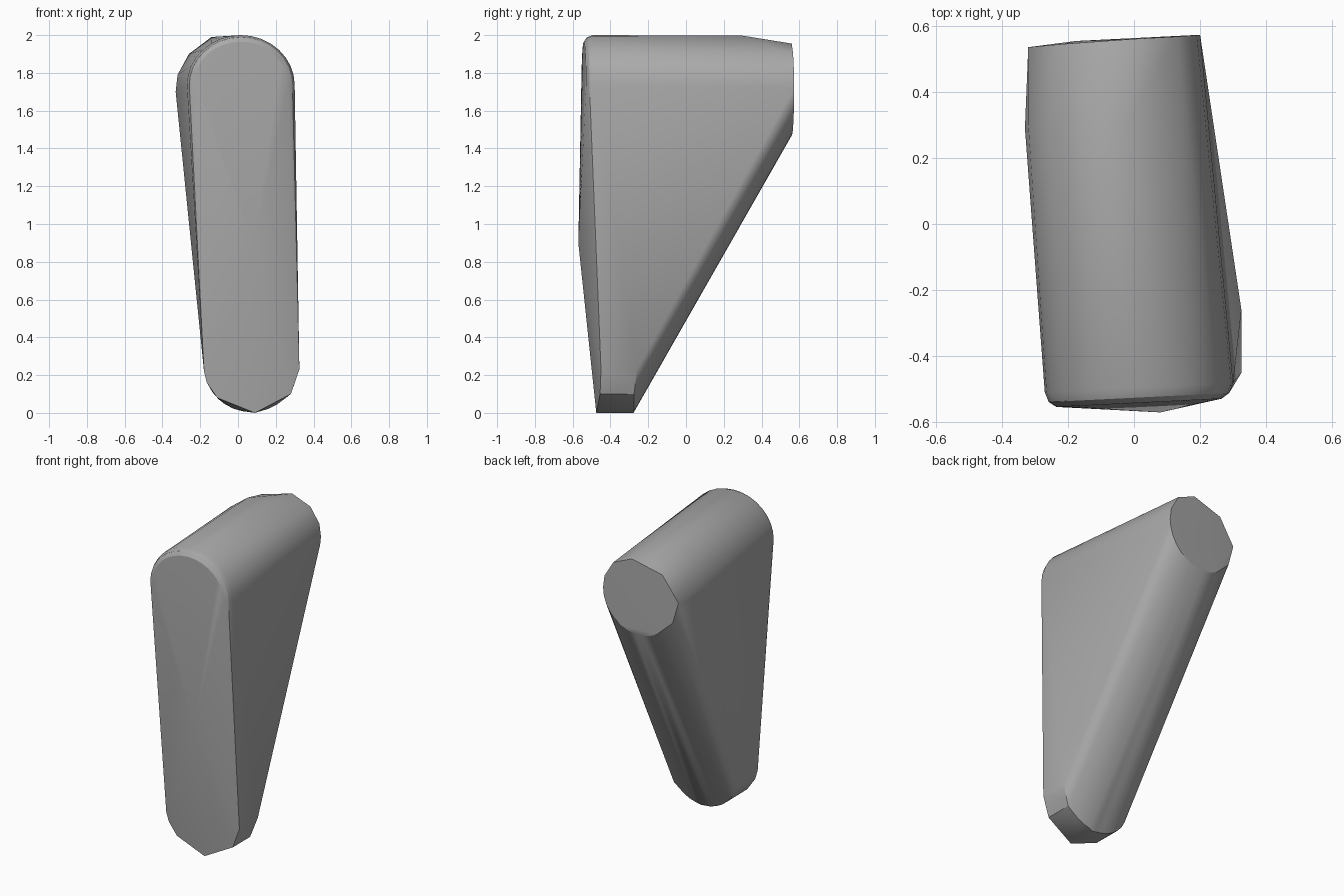
import bpy, bmesh
from math import cos, sin, pi, radians

cube = bpy.data.objects.get("Cube")
if cube:
    bpy.data.objects.remove(cube)

mat = bpy.data.materials.new("mid grey")
grey = (0.4, 0.4, 0.4, 1)
mat.use_nodes = True
mat.diffuse_color = grey
mat.node_tree.nodes["Principled BSDF"].inputs["Base Color"].default_value = grey


def arc(cx, cz, rx, rz, start, end, steps, y, skew=0.0):
    """Elliptical arc facing the front; skew shifts y along x."""
    pts = []
    for i in range(steps + 1):
        a = radians(start + (end - start) * i / steps)
        x = cx + rx * cos(a)
        pts.append((x, y + skew * (x - cx), cz + rz * sin(a)))
    return pts


points = []
# rounded upper front rim
for inset, y in ((0, -0.495), (0.012, -0.525), (0.035, -0.541)):
    r = 0.285 - inset
    points += arc(0.015, 1.735, r, 0.265 - inset, 0, 180, 16, y, 0.05)
# shallow bulge of the front face
points.append((0.08, -0.57, 0.9))
# upper back shoulder, before the taper
points += [(-0.33, 0.29, 1.7), (-0.32, 0.3, 1.79), (-0.26, 0.3, 1.9),
           (-0.14, 0.3, 1.99), (-0.02, 0.3, 1.997)]
# back end: faceted top and round underside
points += [(-0.32, 0.535, 1.74), (-0.21, 0.545, 1.9), (0, 0.56, 1.955),
           (0.13, 0.567, 1.9), (0.19, 0.572, 1.8), (-0.28, 0.538, 1.6)]
points += arc(-0.05, 1.72, 0.25, 0.25, 240, 360, 10, 0.56, 0.05)
# foot: faceted front edge and round back edge
points += [(-0.18, -0.485, 0.22), (-0.165, -0.48, 0.16), (-0.11, -0.475, 0.08),
           (0.09, -0.475, 0), (0.28, -0.455, 0.1), (0.325, -0.45, 0.23)]
points += [(0.09, -0.28, 0), (0.28, -0.275, 0.1), (0.325, -0.26, 0.23)]
points += arc(0.07, 0.235, 0.245, 0.23, 180, 360, 16, -0.275)

# wrap the profiles in one convex body
bm = bmesh.new()
for p in points:
    bm.verts.new(p)
hull = bmesh.ops.convex_hull(bm, input=bm.verts)
unused = {v for v in hull["geom_interior"] + hull["geom_unused"]
          if isinstance(v, bmesh.types.BMVert)}
bmesh.ops.delete(bm, geom=list(unused), context='VERTS')
bmesh.ops.recalc_face_normals(bm, faces=bm.faces)
mesh = bpy.data.meshes.new("tapered_wedge")
bm.to_mesh(mesh)
bm.free()
mesh.materials.append(mat)

wedge = bpy.data.objects.new("tapered_wedge", mesh)
bpy.context.collection.objects.link(wedge)
bpy.ops.object.select_all(action='DESELECT')
bpy.context.view_layer.objects.active = wedge
wedge.select_set(True)
bpy.ops.object.shade_smooth_by_angle(angle=radians(30))
